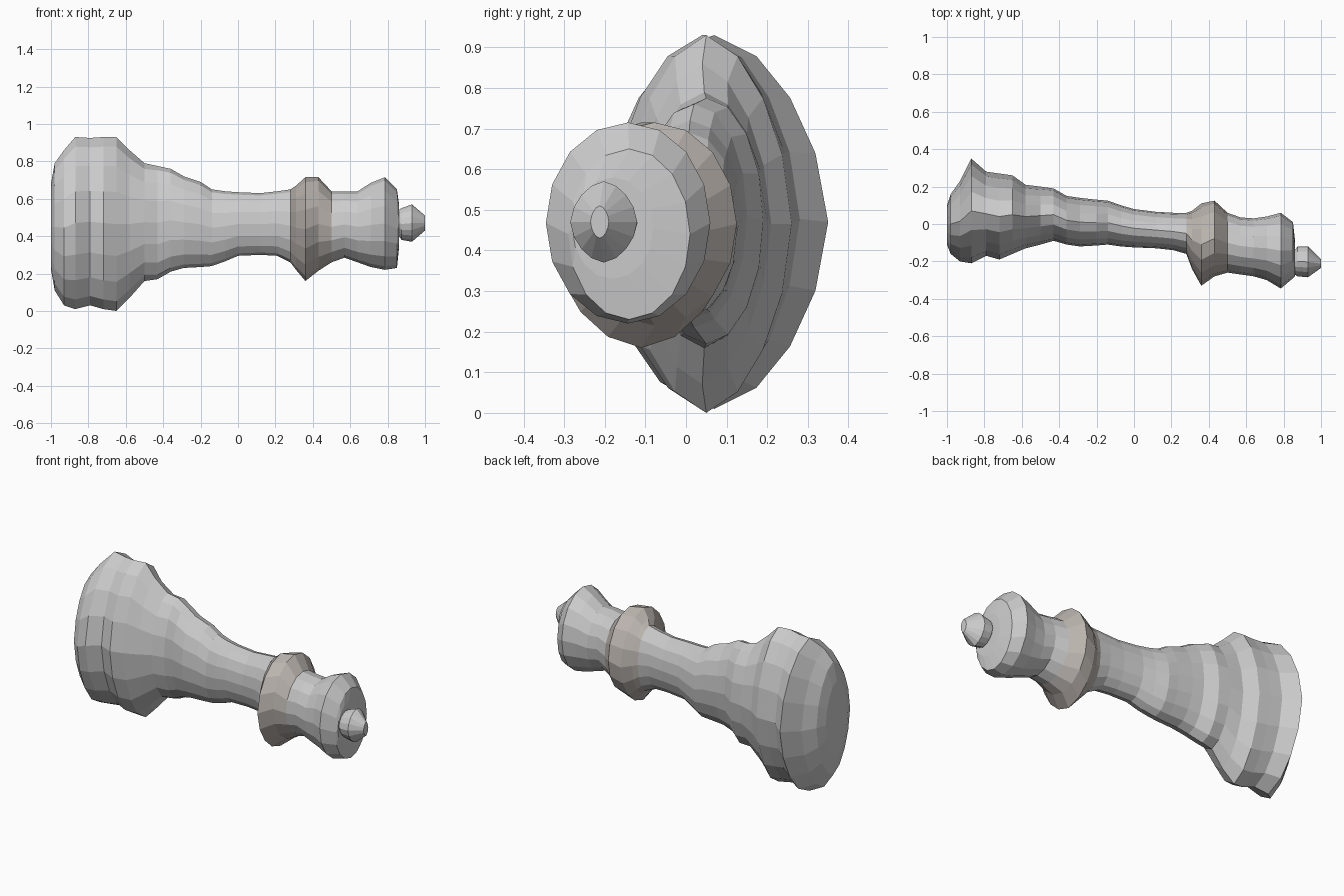
import bpy, bmesh, math

if "Cube" in bpy.data.objects:
    bpy.data.objects.remove(bpy.data.objects["Cube"])

SIDES = 16


def section(bm, x, y0, y1, z0, z1, power):
    """One ring of a rounded cross-section at x, filling the given y and z range."""
    cy, cz, ry, rz = (y0 + y1) / 2, (z0 + z1) / 2, (y1 - y0) / 2, (z1 - z0) / 2
    ring = []
    for i in range(SIDES):
        a = 2 * math.pi * i / SIDES
        c, s = math.cos(a), math.sin(a)
        k = (abs(c) ** power + abs(s) ** power) ** (-1 / power)
        ring.append(bm.verts.new((x, cy + ry * c * k, cz + rz * s * k)))
    return ring


def loft(name, rows, power=2.0, cap_start=False, cap_end=False, color=None):
    """Skin the sections (x, ymin, ymax, zmin, zmax) with flat faces."""
    bm = bmesh.new()
    rings = [section(bm, *r, r_power) for r, r_power in
             ((r[:5], r[5] if len(r) > 5 else power) for r in rows)]
    for a, b in zip(rings, rings[1:]):
        for i in range(SIDES):
            j = (i + 1) % SIDES
            bm.faces.new((a[i], a[j], b[j], b[i]))
    if cap_start:
        bm.faces.new(list(reversed(rings[0])))
    if cap_end:
        bm.faces.new(rings[-1])
    bmesh.ops.recalc_face_normals(bm, faces=bm.faces)
    # an open tube still has to face outwards
    bm.faces.ensure_lookup_table()
    f = bm.faces[0]
    c = f.calc_center_median()
    mid_y, mid_z = (rows[0][1] + rows[0][2]) / 2, (rows[0][3] + rows[0][4]) / 2
    if not (cap_start or cap_end) and f.normal.y * (c.y - mid_y) + f.normal.z * (c.z - mid_z) < 0:
        bmesh.ops.reverse_faces(bm, faces=bm.faces)
    mesh = bpy.data.meshes.new(name)
    bm.to_mesh(mesh)
    bm.free()
    obj = bpy.data.objects.new(name, mesh)
    bpy.context.collection.objects.link(obj)
    if color:
        mat = bpy.data.materials.new(name + "_tint")
        mat.diffuse_color = color
        mat.use_nodes = True
        mat.node_tree.nodes["Principled BSDF"].inputs["Base Color"].default_value = mat.diffuse_color
        mesh.materials.append(mat)
    return obj


# sections shared by neighbouring parts
base_top = (-0.50, -0.11, 0.20, 0.16, 0.79, 1.8)
stem_top = (0.28, -0.16, 0.06, 0.26, 0.65, 2.0)
collar_top = (0.50, -0.26, 0.06, 0.26, 0.64, 2.0)

# broad foot with a rim, a groove and a second bulge
loft("base", [
    (-1.00, -0.11, 0.10, 0.22, 0.68),
    (-0.98, -0.16, 0.16, 0.11, 0.79),
    (-0.93, -0.20, 0.23, 0.03, 0.86),
    (-0.87, -0.21, 0.35, 0.01, 0.93),
    (-0.79, -0.17, 0.28, 0.03, 0.925),
    (-0.72, -0.19, 0.27, 0.01, 0.93),
    (-0.65, -0.16, 0.26, 0.00, 0.93),
    (-0.58, -0.13, 0.21, 0.07, 0.86),
    base_top], power=1.7, cap_start=True)

# tapering stem
loft("stem", [
    base_top,
    (-0.43, -0.09, 0.19, 0.17, 0.775),
    (-0.36, -0.11, 0.15, 0.21, 0.76),
    (-0.29, -0.12, 0.14, 0.23, 0.72),
    (-0.20, -0.115, 0.13, 0.235, 0.69),
    (-0.14, -0.11, 0.125, 0.24, 0.65),
    (-0.07, -0.12, 0.10, 0.265, 0.64),
    (0.00, -0.125, 0.08, 0.295, 0.635),
    (0.12, -0.13, 0.065, 0.30, 0.63),
    (0.21, -0.14, 0.06, 0.295, 0.64),
    stem_top])

# flared collar
loft("collar", [
    stem_top,
    (0.31, -0.24, 0.07, 0.22, 0.67),
    (0.36, -0.33, 0.11, 0.16, 0.715, 1.8),
    (0.43, -0.28, 0.125, 0.215, 0.715),
    collar_top], color=(0.50, 0.46, 0.43, 1))

# crown, widening towards the end
loft("crown", [
    collar_top,
    (0.57, -0.27, 0.035, 0.285, 0.64),
    (0.64, -0.28, 0.03, 0.26, 0.64),
    (0.71, -0.30, 0.04, 0.235, 0.685),
    (0.785, -0.345, 0.06, 0.22, 0.715),
    (0.85, -0.29, 0.01, 0.23, 0.65),
    (0.86, -0.28, -0.08, 0.33, 0.58)], cap_end=True)

# small knob on the crown
loft("finial", [
    (0.86, -0.27, -0.14, 0.40, 0.54),
    (0.875, -0.28, -0.12, 0.38, 0.55),
    (0.93, -0.285, -0.12, 0.37, 0.57),
    (1.00, -0.235, -0.19, 0.43, 0.51)], power=1.7, cap_end=True)
